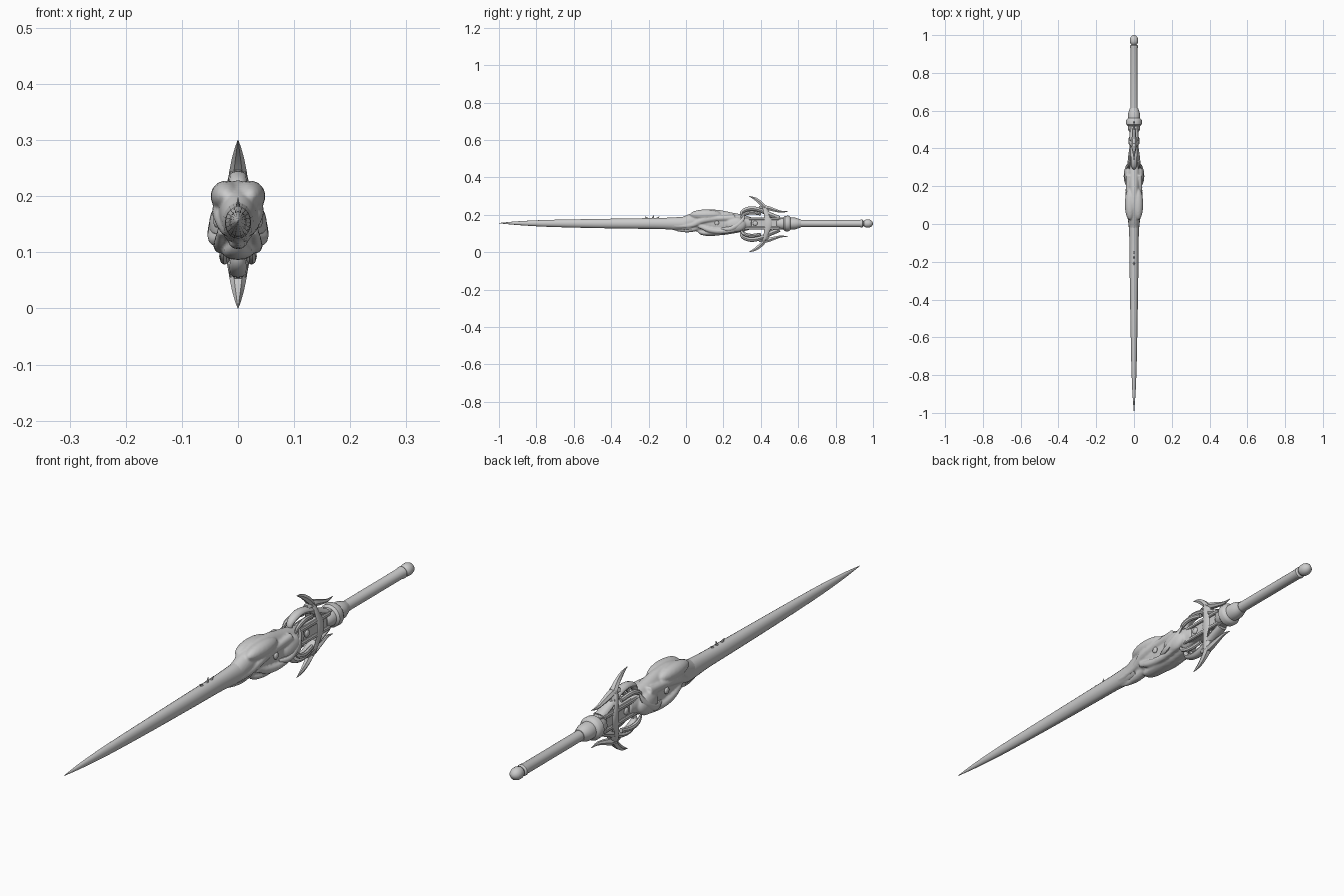
import bpy, bmesh, math
from mathutils import Vector

Z = 0.153  # height of the long axis


def finish(name, bm, angle=35):
    bmesh.ops.recalc_face_normals(bm, faces=bm.faces)
    me = bpy.data.meshes.new(name)
    bm.to_mesh(me)
    bm.free()
    ob = bpy.data.objects.new(name, me)
    bpy.context.collection.objects.link(ob)
    bpy.ops.object.select_all(action='DESELECT')
    ob.select_set(True)
    bpy.context.view_layer.objects.active = ob
    bpy.ops.object.shade_smooth_by_angle(angle=math.radians(angle))
    return ob


def smooth_path(pts, steps):
    # Catmull-Rom through (x, y, z, half width, half thickness)
    out = []
    n = len(pts)
    for i in range(n - 1):
        p = [pts[max(0, min(n - 1, i + k))] for k in (-1, 0, 1, 2)]
        for s in range(steps):
            t = s / steps
            out.append([0.5 * (2 * b + (c - a) * t + (2 * a - 5 * b + 4 * c - d) * t * t
                               + (3 * b - a - 3 * c + d) * t ** 3) for a, b, c, d in zip(*p)])
    out.append(list(pts[-1]))
    return out


def sweep(name, pts, sides=12, steps=6, angle=35):
    if steps > 1:
        pts = smooth_path(pts, steps)
    bm = bmesh.new()
    rings = []
    for i, p in enumerate(pts):
        c = Vector(p[:3])
        t = (Vector(pts[min(i + 1, len(pts) - 1)][:3]) - Vector(pts[max(i - 1, 0)][:3])).normalized()
        u = Vector((1, 0, 0))
        u = (u - t * u.dot(t)).normalized()
        v = t.cross(u)
        rings.append([bm.verts.new(c + u * max(p[3], .0005) * math.cos(a) + v * max(p[4], .0005) * math.sin(a))
                      for a in (2 * math.pi * k / sides for k in range(sides))])
    for a, b in zip(rings, rings[1:]):
        for k in range(sides):
            j = (k + 1) % sides
            bm.faces.new((a[k], a[j], b[j], b[k]))
    bm.faces.new(rings[0])
    bm.faces.new(rings[-1])
    return finish(name, bm, angle)


def lathe(name, prof, sides=24):
    return sweep(name, [(0, y, Z, r, r) for y, r in prof], sides, 1)


def ball(name, loc, size):
    bm = bmesh.new()
    bmesh.ops.create_uvsphere(bm, u_segments=20, v_segments=12, radius=1)
    bmesh.ops.scale(bm, vec=size, verts=bm.verts)
    bmesh.ops.translate(bm, vec=loc, verts=bm.verts)
    return finish(name, bm)


def box(name, lo, hi, bevel=.003):
    bm = bmesh.new()
    lo, hi = Vector(lo), Vector(hi)
    bmesh.ops.create_cube(bm, size=1)
    bmesh.ops.scale(bm, vec=hi - lo, verts=bm.verts)
    bmesh.ops.translate(bm, vec=(lo + hi) / 2, verts=bm.verts)
    bmesh.ops.bevel(bm, geom=bm.edges[:], offset=bevel, segments=1, affect='EDGES')
    return finish(name, bm)


# Long tapering blade
sweep("blade", [(0, -1, .155, .0005, .001), (0, -.9, .155, .008, .01), (0, -.75, .154, .014, .018),
                (0, -.5, .153, .019, .024), (0, -.25, .153, .023, .028), (0, -.1, .153, .024, .031),
                (0, .03, .152, .03, .04)], 20, 8)

# Small thorns on top of the blade
for y, h, lean in ((-.205, .012, -.015), (-.18, .02, .008), (-.155, .012, .012)):
    sweep("blade_thorn", [(0, y, .172, .007, .01), (0, y + lean * .4, .182, .004, .006),
                          (0, y + lean, .178 + h, .0006, .0006)], 8, 3)

# Organic body: core, lobes and wrapping strands fused together
body = [sweep("body", [(0, -.12, .153, .022, .028), (0, -.03, .151, .026, .034), (0, .04, .167, .033, .043),
                       (0, .1, .167, .035, .061), (0, .17, .158, .035, .068), (0, .24, .155, .036, .058),
                       (0, .3, .155, .034, .046), (0, .35, .155, .024, .032)], 24, 6)]
body.append(sweep("lower_jaw", [(0, .24, .112, .02, .014), (0, .15, .102, .03, .015),
                                (0, .09, .105, .022, .015), (0, .06, .12, .008, .008)]))
body.append(sweep("under_lip", [(0, .08, .135, .02, .016), (0, .02, .12, .018, .014),
                                (0, -.03, .116, .008, .008), (0, -.07, .122, .003, .004)]))
for s in (-1, 1):
    body.append(ball("brow", (s * .021, .105, .2), (.028, .085, .028)))
    body.append(ball("cheek", (s * .03, .265, .147), (.022, .055, .04)))
    body.append(sweep("strand", [(s * .03, .26, .185, .014, .018), (s * .032, .17, .18, .012, .014),
                                 (s * .034, .09, .17, .012, .016), (s * .025, .03, .145, .009, .013),
                                 (s * .018, -.05, .14, .007, .009), (s * .016, -.16, .155, .003, .004)]))
    body.append(sweep("jaw_strand", [(s * .03, .29, .125, .012, .014), (s * .03, .2, .112, .014, .014),
                                     (s * .031, .13, .118, .012, .014), (s * .03, .07, .14, .006, .01)]))
bpy.ops.object.select_all(action='DESELECT')
for ob in body:
    ob.select_set(True)
bpy.context.view_layer.objects.active = body[0]
bpy.ops.object.join()
remesh = body[0].modifiers.new("fuse", 'REMESH')
remesh.mode = 'VOXEL'
remesh.voxel_size = .004
remesh.use_smooth_shade = True
soften = body[0].modifiers.new("soften", 'SMOOTH')
soften.factor = .5
soften.iterations = 4

# Side horns, studs, rails and straps
box("guard_core", (-.018, .28, .122), (.018, .52, .186))
for s in (-1, 1):
    sweep("side_horn", [(s * .03, .19, .125, .006, .008), (s * .044, .235, .125, .009, .012),
                        (s * .044, .28, .15, .008, .012), (s * .036, .305, .18, .005, .008),
                        (s * .028, .31, .205, .001, .001)], 10)
    ball("body_stud", (s * .038, .165, .156), (.006, .012, .012))
    ball("guard_stud", (s * .019, .37, .154), (.006, .013, .013))
    for z in (.122, .172):
        box("guard_rail", (min(s * .015, s * .025), .29, z), (max(s * .015, s * .025), .5, z + .014))
    sweep("side_strap", [(s * .01, .415, .245, .004, .008), (s * .02, .428, .205, .004, .012),
                         (s * .025, .44, .152, .005, .02), (s * .02, .428, .1, .004, .012),
                         (s * .01, .415, .055, .004, .008)], 8)

# Guard spikes and curled claws, mirrored above and below
for side, m in (("upper", 1), ("lower", -1)):
    def part(name, pts, sides=8):
        sweep(side + "_" + name, [(x, y, .15 + m * h, a, b) for x, y, h, a, b in pts], sides)
    part("front_spike", [(0, .338, .149, .001, .001), (0, .37, .135, .006, .009), (0, .4, .112, .012, .012),
                         (0, .425, .082, .017, .012), (0, .44, .05, .016, .012), (0, .45, .025, .014, .01)], 6)
    part("rear_spike", [(0, .39, .085, .012, .012), (0, .43, .087, .014, .013), (0, .47, .076, .011, .01),
                        (0, .51, .066, .006, .006), (0, .545, .068, .001, .001)], 6)
    part("claw", [(0, .50, .03, .02, .012), (0, .45, .05, .02, .013), (0, .4, .074, .018, .012),
                  (0, .35, .083, .017, .012), (0, .31, .072, .015, .011), (0, .297, .052, .01, .009),
                  (0, .31, .035, .005, .005)], 12)
    for s in (-1, 1):
        part("side_claw", [(s * .018, .4, .055, .007, .009), (s * .024, .35, .062, .008, .01),
                           (s * .026, .31, .052, .007, .009), (s * .024, .29, .03, .002, .003)])

# Turned collar, grip and pommel
lathe("collar", [(.485, .022), (.495, .03), (.52, .033), (.528, .041), (.548, .042), (.555, .038),
                 (.56, .031), (.585, .031), (.6, .026), (.615, .021)])
lathe("grip", [(.59, .019), (.93, .019), (.937, .021), (.944, .021), (.949, .014), (.957, .014)])
lathe("pommel", [(.95, .013), (.956, .019), (.965, .022), (.978, .022), (.99, .018), (.997, .01), (1, .003)])
